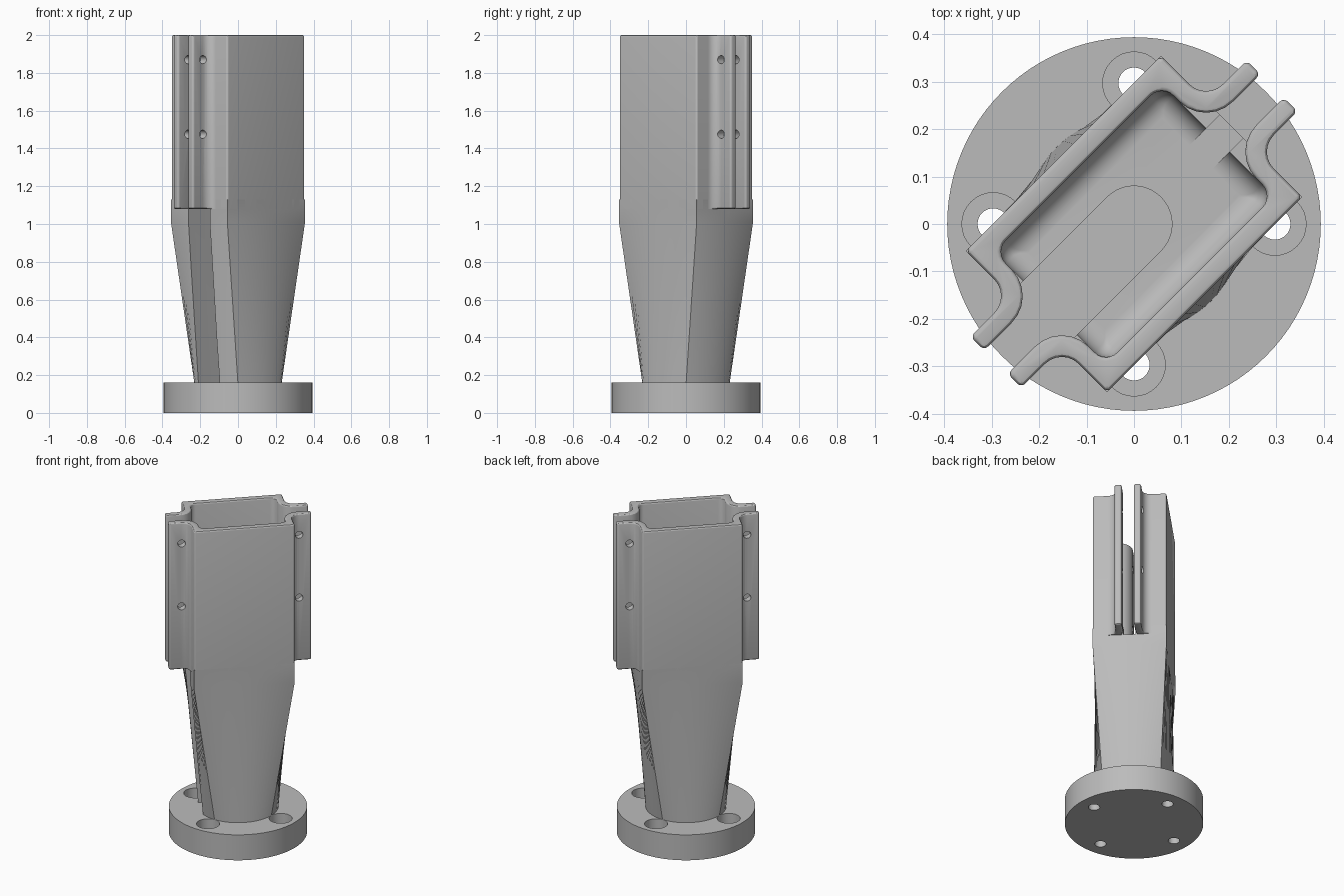
import bpy, bmesh, math
from mathutils import Vector

cube = bpy.data.objects.get("Cube")
if cube:
    bpy.data.objects.remove(cube, do_unlink=True)

metal = bpy.data.materials.new("grey_metal")
metal.use_nodes = True
grey = (0.5, 0.5, 0.5, 1)
metal.diffuse_color = grey
metal.node_tree.nodes["Principled BSDF"].inputs["Base Color"].default_value = grey

TURN = math.radians(45)      # the housing sits diagonally on the flange
TOP, FLOOR, RIM, BASE = 2.0, 1.08, 1.13, 0.16
HALF_U, HALF_V = 0.291, 0.211
IN_U, IN_V = 0.25, 0.167
TAB_END, TAB_OUT, TAB_IN = 0.412, 0.076, 0.035


def loft(name, *solids, bevel=None):
    """Closed solids from stacks of rings; optional rounding of chosen edges."""
    bm = bmesh.new()
    for rings in solids:
        rows = [[bm.verts.new(p) for p in ring] for ring in rings]
        n = len(rows[0])
        for lo, hi in zip(rows, rows[1:]):
            for i in range(n):
                j = (i + 1) % n
                bm.faces.new((lo[i], lo[j], hi[j], hi[i]))
        bm.faces.new(rows[0][::-1])
        bm.faces.new(rows[-1])
    bmesh.ops.recalc_face_normals(bm, faces=bm.faces)
    if bevel:
        edges = [e for e in bm.edges if bevel(e)]
        bmesh.ops.bevel(bm, geom=edges, offset=0.009, segments=3, profile=0.5,
                        affect='EDGES', clamp_overlap=False)
    mesh = bpy.data.meshes.new(name)
    bm.to_mesh(mesh)
    bm.free()
    mesh.materials.append(metal)
    obj = bpy.data.objects.new(name, mesh)
    obj.rotation_euler.z = TURN
    bpy.context.collection.objects.link(obj)
    return obj


def rounded(corners, steps=6):
    """Outline whose corners (u, v, radius) are replaced by arcs."""
    out = []
    for i, (u, v, r) in enumerate(corners):
        c = Vector((u, v))
        a = (Vector(corners[i - 1][:2]) - c).normalized()
        b = (Vector(corners[(i + 1) % len(corners)][:2]) - c).normalized()
        for k in range(steps + 1):
            t = k / steps * math.pi / 2
            out.append(c + a * r * (1 - math.sin(t)) + b * r * (1 - math.cos(t)))
    return out


def rect(u0, u1, v, r0, r1, steps=6):
    return rounded([(u0, -v, r0), (u1, -v, r1), (u1, v, r1), (u0, v, r0)], steps)


def at(outline, z):
    return [(p[0], p[1], z) for p in outline]


def circle(r, n, start=0, centre=(0, 0)):
    return [(centre[0] + r * math.cos(start + i * math.tau / n),
             centre[1] + r * math.sin(start + i * math.tau / n)) for i in range(n)]


def cut(target, *cutters):
    bpy.context.view_layer.objects.active = target
    for cutter in cutters:
        cutter.hide_render = True
        mod = target.modifiers.new("cut", 'BOOLEAN')
        mod.operation, mod.solver, mod.object = 'DIFFERENCE', 'EXACT', cutter
        bpy.ops.object.modifier_apply(modifier=mod.name)
        bpy.data.objects.remove(cutter, do_unlink=True)


# Flange with four counterbored bolt holes
flange = loft("flange", [at(circle(0.394, 96), 0), at(circle(0.394, 96), BASE)])
bores = []
for k in range(4):
    a = TURN + k * math.pi / 2
    c = (0.297 * math.cos(a), 0.297 * math.sin(a))
    bores.append([at(circle(r, 32, 0, c), z) for r, z in
                  ((0.033, -0.1), (0.033, 0.08), (0.066, 0.08), (0.066, 0.3))])
cut(flange, loft("bolt_hole_cutter", *bores))

# Tapered column: round at the flange, rectangular at the housing
N = 20
corners = [Vector(p) for p in ((HALF_U, -HALF_V), (HALF_U, HALF_V),
                               (-HALF_U, HALF_V), (-HALF_U, -HALF_V))]
box = [corners[i].lerp(corners[(i + 1) % 4], k / N) for i in range(4) for k in range(N)]
column = loft("column", [at(circle(0.23, 4 * N, -TURN), BASE - 0.01),
                         at(box, 1.01), at(box, RIM)])

# Pocket with a filleted floor, the gap between the tabs, and the deep side slot
pocket = []
for k in range(7):
    t = k / 6 * math.pi / 2
    d = 0.05 * (1 - math.sin(t))
    r = max(0.035 - d, 0.004)
    pocket.append(at(rect(d - IN_U, IN_U - d, IN_V - d, r, r),
                     FLOOR + 0.05 * (1 - math.cos(t))))
pocket.append(at(rect(-IN_U, IN_U, IN_V, 0.035, 0.035), 1.3))
gap = rect(-0.5, 0.5, TAB_IN, 0.01, 0.01)
slot = rect(-0.5, 0.08, 0.08, 0.01, 0.0795, 10)
cut(column, loft("pocket_cutter", pocket),
    loft("gap_cutter", [at(gap, FLOOR), at(gap, 1.3)]),
    loft("slot_cutter", [at(slot, BASE - 0.03), at(slot, 1.3)]))


# Two mirrored clamp halves, each a wall with a bolting tab at both ends
def rim_edge(e):
    a, b = (v.co for v in e.verts)
    if abs(a.z - b.z) > 0.001:
        return False
    return a.z > TOP - 0.001 or min(abs(a.x), abs(b.x)) > HALF_U + 0.003


half = [(-TAB_END, TAB_IN, 0.012), (-TAB_END, TAB_OUT, 0.012),
        (-HALF_U, TAB_OUT, 0.05), (-HALF_U, HALF_V, 0.011)]
inner = [(IN_U, TAB_IN, 0.08), (IN_U, IN_V, 0.035)]
outline = rounded(half + [(-u, v, r) for u, v, r in half[::-1]]
                  + inner + [(-u, v, r) for u, v, r in inner[::-1]])
for name, side in (("left_clamp_wall", 1), ("right_clamp_wall", -1)):
    shape = [(p.x, p.y * side) for p in outline]
    clamp = loft(name, [at(shape, FLOOR), at(shape, TOP)], bevel=rim_edge)
    holes = [[[(x, v, z) for x, z in circle(0.022, 24, 0, (u, h))] for v in (-0.12, 0.12)]
             for u in (-0.34, 0.34) for h in (1.475, 1.87)]
    cut(clamp, loft("tab_hole_cutter", *holes))

# Smooth shading with crisp edges
bpy.ops.object.select_all(action='DESELECT')
for obj in bpy.context.collection.objects:
    if obj.type == 'MESH' and metal.name in obj.data.materials:
        obj.select_set(True)
        bpy.context.view_layer.objects.active = obj
bpy.ops.object.shade_smooth_by_angle(angle=math.radians(30))
